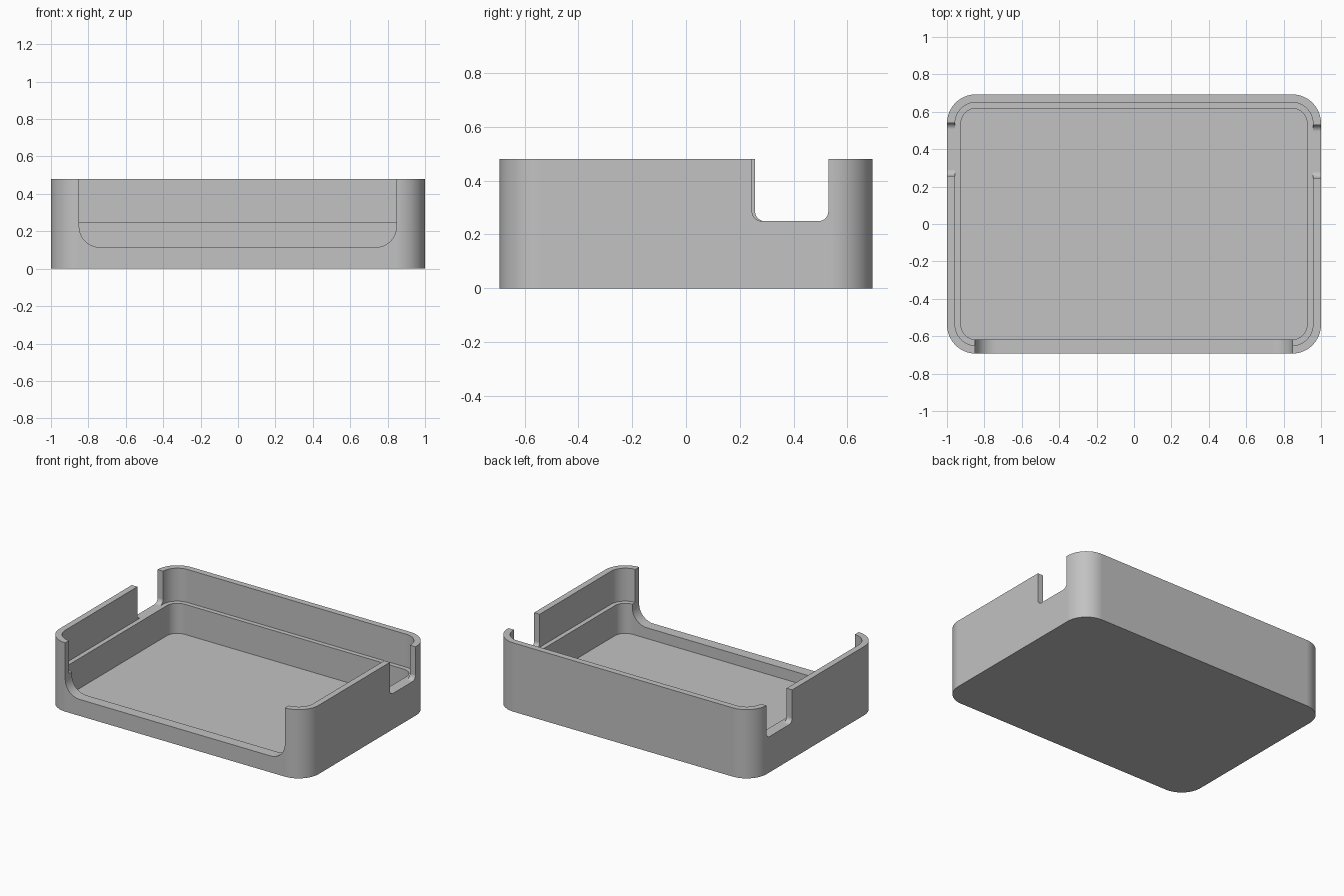
import bpy
import bmesh
from math import sin, cos, pi
from mathutils import Vector

cube = bpy.data.objects.get("Cube")
if cube:
    bpy.data.objects.remove(cube, do_unlink=True)

grey = bpy.data.materials.new("plain_grey")
grey.use_nodes = True
colour = (0.54, 0.54, 0.54, 1)
grey.diffuse_color = colour
grey.node_tree.nodes["Principled BSDF"].inputs["Base Color"].default_value = colour

HALF_X, HALF_Y, HEIGHT = 1.0, 0.693, 0.48
ABOVE = 0.8          # cutters reach past the rim


def rounded_prism(name, u, v, w, radius, place, steps=16):
    """Rounded rectangle over ranges u and v, extruded over w; place maps (u, v, w) to xyz."""
    corners = [(u[1], v[1], -1, -1), (u[0], v[1], 1, -1),
               (u[0], v[0], 1, 1), (u[1], v[0], -1, 1)]
    bm = bmesh.new()
    ring = []
    for quarter, (cu, cv, su, sv) in enumerate(corners):
        for i in range(steps + 1):
            a = (quarter + i / steps) * pi / 2
            ring.append((cu + radius * (su + cos(a)), cv + radius * (sv + sin(a))))
    base = bm.faces.new([bm.verts.new(place(a, b, w[0])) for a, b in ring])
    side = bmesh.ops.extrude_face_region(bm, geom=[base])["geom"]
    shift = Vector(place(0, 0, w[1])) - Vector(place(0, 0, w[0]))
    bmesh.ops.translate(bm, vec=shift,
                        verts=[g for g in side if isinstance(g, bmesh.types.BMVert)])
    bmesh.ops.recalc_face_normals(bm, faces=bm.faces)
    mesh = bpy.data.meshes.new(name)
    bm.to_mesh(mesh)
    bm.free()
    mesh.materials.append(grey)
    obj = bpy.data.objects.new(name, mesh)
    bpy.context.collection.objects.link(obj)
    return obj


def upright(a, b, c):
    return (a, b, c)


def along_x(a, b, c):
    return (c, a, b)


def along_y(a, b, c):
    return (a, c, b)


def inset(name, gap, bottom, top, radius):
    x, y = HALF_X - gap, HALF_Y - gap
    return rounded_prism(name, (-x, x), (-y, y), (bottom, top), radius, upright)


# Outer shell
tray = inset("open_tray", 0, 0, HEIGHT, 0.155)

cutters = [
    # Main cavity, then the wider one that leaves a ledge
    inset("cavity_cutter", 0.075, 0.04, ABOVE, 0.08),
    inset("ledge_cutter", 0.043, 0.25, ABOVE, 0.112),
    # Wide front opening
    rounded_prism("front_cutter", (-0.849, 0.847), (0.115, ABOVE), (-0.9, -0.5), 0.11, along_y),
    # Side notches, slightly offset from each other
    rounded_prism("left_notch_cutter", (0.246, 0.529), (0.25, ABOVE), (0.8, 1.2), 0.035, along_x),
    rounded_prism("right_notch_cutter", (0.257, 0.541), (0.25, ABOVE), (-1.2, -0.8), 0.035, along_x),
]

bpy.ops.object.select_all(action='DESELECT')
tray.select_set(True)
bpy.context.view_layer.objects.active = tray
for cutter in cutters:
    cutter.hide_render = True
    mod = tray.modifiers.new(cutter.name, 'BOOLEAN')
    mod.operation = 'DIFFERENCE'
    mod.solver = 'EXACT'
    mod.object = cutter
    bpy.ops.object.modifier_apply(modifier=mod.name)
    bpy.data.objects.remove(cutter, do_unlink=True)

# Smooth corners with crisp edges and flat walls
bpy.ops.object.shade_smooth_by_angle(angle=pi / 6)
tray.modifiers.new("flat_walls", 'WEIGHTED_NORMAL').keep_sharp = True
